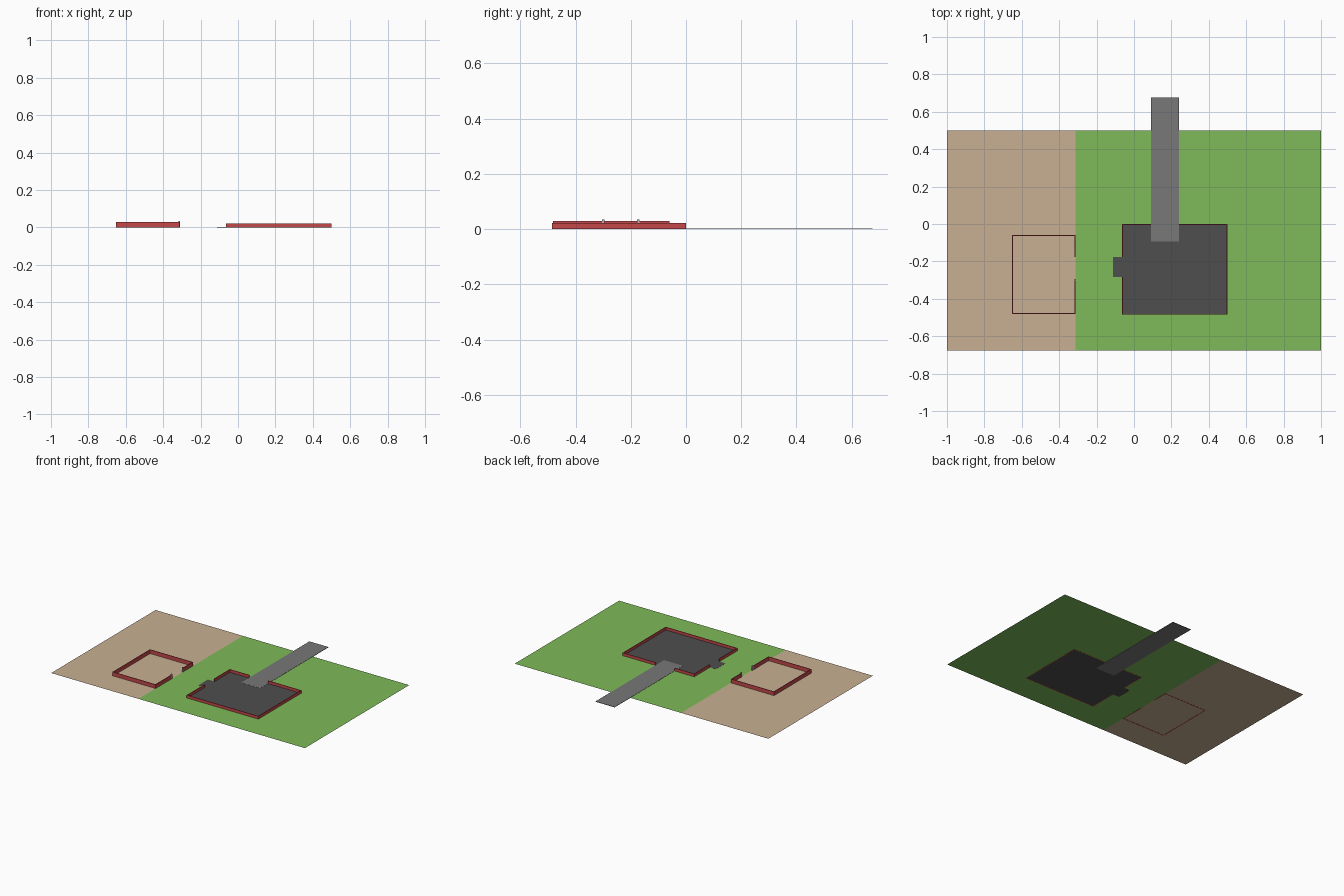
import bpy

if "Cube" in bpy.data.objects:
    bpy.data.objects.remove(bpy.data.objects["Cube"])


def material(name, rgb):
    """Flat colour given as 0-255 sRGB, stored linear."""
    lin = [((c / 255 + 0.055) / 1.055) ** 2.4 for c in rgb]
    m = bpy.data.materials.new(name)
    m.diffuse_color = (*lin, 1)
    m.use_nodes = True
    m.node_tree.nodes["Principled BSDF"].inputs["Base Color"].default_value = m.diffuse_color
    return m


SAND = material("sand", (200, 176, 146))
GRASS = material("grass green", (126, 187, 90))
ASPHALT = material("dark asphalt", (78, 78, 78))
ROAD = material("road grey", (120, 120, 120))
BRICK = material("brick red", (195, 72, 74))
POST = material("post grey", (180, 180, 180))


def add_mesh(name, verts, faces, mat):
    me = bpy.data.meshes.new(name)
    me.from_pydata(verts, [], faces)
    me.materials.append(mat)
    ob = bpy.data.objects.new(name, me)
    bpy.context.collection.objects.link(ob)
    return ob


def plane(name, x0, x1, y0, y1, z, mat):
    return add_mesh(name, [(x0, y0, z), (x1, y0, z), (x1, y1, z), (x0, y1, z)],
                    [(0, 1, 2, 3)], mat)


def box(name, x0, x1, y0, y1, z0, z1, mat):
    verts = [(x, y, z) for z in (z0, z1) for x, y in
             ((x0, y0), (x1, y0), (x1, y1), (x0, y1))]
    sides = [(i, (i + 1) % 4, (i + 1) % 4 + 4, i + 4) for i in range(4)]
    return add_mesh(name, verts, [(3, 2, 1, 0), (4, 5, 6, 7)] + sides, mat)


# Ground sheets
G = 0.0015
plane("sand_ground", -1, -0.312, -0.675, 0.5, G, SAND)
plane("grass_ground", -0.312, 1, -0.675, 0.5, G, GRASS)

# Paved yard with side doorstep, and the road leading in from the back
box("yard_paving", -0.062, 0.497, -0.482, -0.001, 0.0007, 0.0023, ASPHALT)
box("doorstep_paving", -0.113, -0.062, -0.284, -0.177, 0.0007, 0.0023, ASPHALT)
box("road", 0.09, 0.24, -0.094, 0.675, 0, 0.003, ROAD)

# Low walls: (name, x0, x1, y0, y1, height), with gaps at the openings
T = 0.005
walls = [
    ("yard_wall_front", -0.065, 0.5, -0.485, -0.485 + T, 0.022),
    ("yard_wall_right", 0.5 - T, 0.5, -0.485 + T, -T, 0.022),
    ("yard_wall_back_left", -0.065, 0.09, -T, 0, 0.022),
    ("yard_wall_back_right", 0.24, 0.5, -T, 0, 0.022),
    ("yard_wall_left_front", -0.065, -0.065 + T, -0.485 + T, -0.284, 0.022),
    ("yard_wall_left_back", -0.065, -0.065 + T, -0.177, -T, 0.022),
    ("pen_wall_front", -0.652, -0.312, -0.482, -0.482 + T, 0.029),
    ("pen_wall_back", -0.652, -0.312, -0.06 - T, -0.06, 0.029),
    ("pen_wall_left", -0.652, -0.652 + T, -0.482 + T, -0.06 - T, 0.029),
    ("pen_wall_right_front", -0.312 - T, -0.312, -0.482 + T, -0.302, 0.029),
    ("pen_wall_right_back", -0.312 - T, -0.312, -0.17, -0.06 - T, 0.029),
]
for name, x0, x1, y0, y1, h in walls:
    box(name, x0, x1, y0, y1, 0.0005, h, BRICK)

# Gate posts at the pen opening
for name, y in (("gate_post_front", -0.299), ("gate_post_back", -0.173)):
    box(name, -0.319, -0.31, y - 0.0045, y + 0.0045, 0.0005, 0.034, POST)
